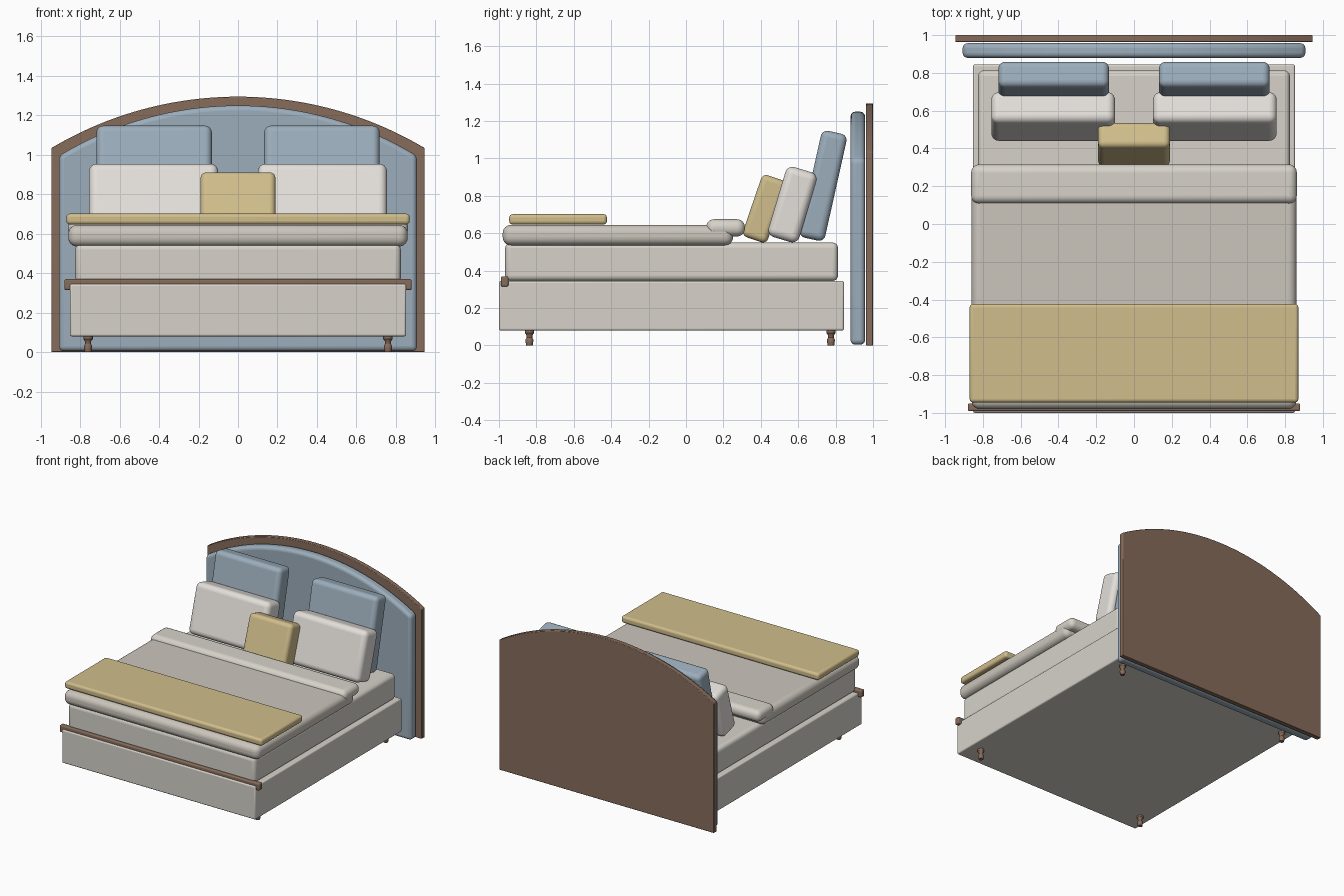
import bpy, bmesh, math

if "Cube" in bpy.data.objects:
    bpy.data.objects.remove(bpy.data.objects["Cube"])


def material(name, rgb):
    m = bpy.data.materials.new(name)
    m.diffuse_color = (*rgb, 1)
    m.use_nodes = True
    m.node_tree.nodes["Principled BSDF"].inputs["Base Color"].default_value = m.diffuse_color
    return m


WOOD = material("wood", (0.24, 0.15, 0.105))
BLUE = material("blue_fabric", (0.33, 0.42, 0.50))
LINEN = material("linen", (0.68, 0.65, 0.59))
DUVET = material("duvet_fabric", (0.60, 0.56, 0.50))
WHITE = material("white_cotton", (0.77, 0.74, 0.70))
GOLD = material("gold_fabric", (0.63, 0.51, 0.26))


def finish(name, bm, mat, bevel=0, segs=4):
    bmesh.ops.recalc_face_normals(bm, faces=bm.faces)
    me = bpy.data.meshes.new(name)
    bm.to_mesh(me)
    bm.free()
    ob = bpy.data.objects.new(name, me)
    bpy.context.collection.objects.link(ob)
    me.materials.append(mat)
    if bevel:
        mod = ob.modifiers.new("Bevel", 'BEVEL')
        mod.width, mod.segments = bevel, segs
        mod.limit_method, mod.angle_limit = 'ANGLE', math.radians(25)
    bpy.ops.object.select_all(action='DESELECT')
    bpy.context.view_layer.objects.active = ob
    ob.select_set(True)
    bpy.ops.object.shade_smooth_by_angle(angle=math.radians(35))
    return ob


def box(name, x, y, z, mat, bevel, segs=4, tilt=0):
    """Rounded box from (min, max) ranges, x may be a half width."""
    bm = bmesh.new()
    bmesh.ops.create_cube(bm, size=1)
    bmesh.ops.scale(bm, vec=(x[1] - x[0], y[1] - y[0], z[1] - z[0]), verts=bm.verts)
    ob = finish(name, bm, mat, bevel, segs)
    ob.location = [(a + b) / 2 for a, b in (x, y, z)]
    ob.rotation_euler.x = tilt
    return ob


def pillow(name, cx, cy, cz, w, t, h, mat, bevel, lean):
    return box(name, (cx - w / 2, cx + w / 2), (cy - t / 2, cy + t / 2),
               (cz - h / 2, cz + h / 2), mat, bevel, 6, -lean)


def arched_panel(name, w, z0, shoulder, apex, y0, y1, mat, bevel, segs):
    """Board with straight sides and a circular-arc top."""
    rise = apex - shoulder
    r = (w * w + rise * rise) / (2 * rise)
    a = math.asin(w / r)
    n = 48
    pts = [(-w, z0), (w, z0)]
    pts += [(r * math.sin(a - 2 * a * i / n), apex - r + r * math.cos(a - 2 * a * i / n))
            for i in range(n + 1)]
    bm = bmesh.new()
    face = bm.faces.new([bm.verts.new((x, y0, z)) for x, z in pts])
    ext = bmesh.ops.extrude_face_region(bm, geom=[face])
    bmesh.ops.translate(bm, vec=(0, y1 - y0, 0),
                        verts=[v for v in ext["geom"] if isinstance(v, bmesh.types.BMVert)])
    return finish(name, bm, mat, bevel, segs)


def turned_leg(name, x, y):
    profile = [(0, 0), (0.017, 0), (0.020, 0.015), (0.021, 0.032), (0.015, 0.042),
               (0.016, 0.055), (0.024, 0.066), (0.024, 0.085), (0, 0.085)]
    bm = bmesh.new()
    vs = [bm.verts.new((r, 0, z)) for r, z in profile]
    edges = [bm.edges.new(p) for p in zip(vs, vs[1:])]
    bmesh.ops.spin(bm, geom=vs + edges, cent=(0, 0, 0), axis=(0, 0, 1),
                   angle=math.tau, steps=24)
    bmesh.ops.remove_doubles(bm, verts=bm.verts, dist=1e-5)
    ob = finish(name, bm, WOOD)
    ob.location = (x, y, 0)


# headboard: wooden back board with padded front panel
arched_panel("headboard_frame", 0.945, 0.0, 1.035, 1.295, 0.963, 1.0, WOOD, 0.004, 2)
arched_panel("headboard_padding", 0.907, 0.005, 0.995, 1.25, 0.88, 0.957, BLUE, 0.025, 5)

# base with foot rail and legs
box("bed_base", (-0.852, 0.852), (-1.0, 0.845), (0.08, 0.345), LINEN, 0.01, 3)
box("foot_rail", (-0.88, 0.88), (-0.99, -0.95), (0.315, 0.37), WOOD, 0.008, 3)
for sx, side in ((-1, "left"), (1, "right")):
    turned_leg("front_leg_" + side, sx * 0.76, -0.837)
    turned_leg("back_leg_" + side, sx * 0.76, 0.775)

# mattress and bedding
box("mattress", (-0.825, 0.825), (-0.967, 0.813), (0.345, 0.55), LINEN, 0.03, 5)
box("duvet", (-0.86, 0.86), (-0.98, 0.252), (0.535, 0.645), DUVET, 0.045, 6)
box("duvet_fold", (-0.862, 0.862), (0.108, 0.315), (0.583, 0.675), LINEN, 0.042, 6)
box("throw_blanket", (-0.87, 0.87), (-0.945, -0.423), (0.647, 0.702), GOLD, 0.018, 4)

# pillows
for sx, side in ((-1, "left"), (1, "right")):
    pillow("blue_pillow_" + side, sx * 0.425, 0.733, 0.854, 0.585, 0.14, 0.585, BLUE, 0.035, 0.22)
    pillow("white_pillow_" + side, sx * 0.428, 0.569, 0.753, 0.655, 0.172, 0.39, WHITE, 0.04, 0.29)
pillow("accent_cushion", 0, 0.42, 0.731, 0.38, 0.14, 0.35, GOLD, 0.03, 0.33)
